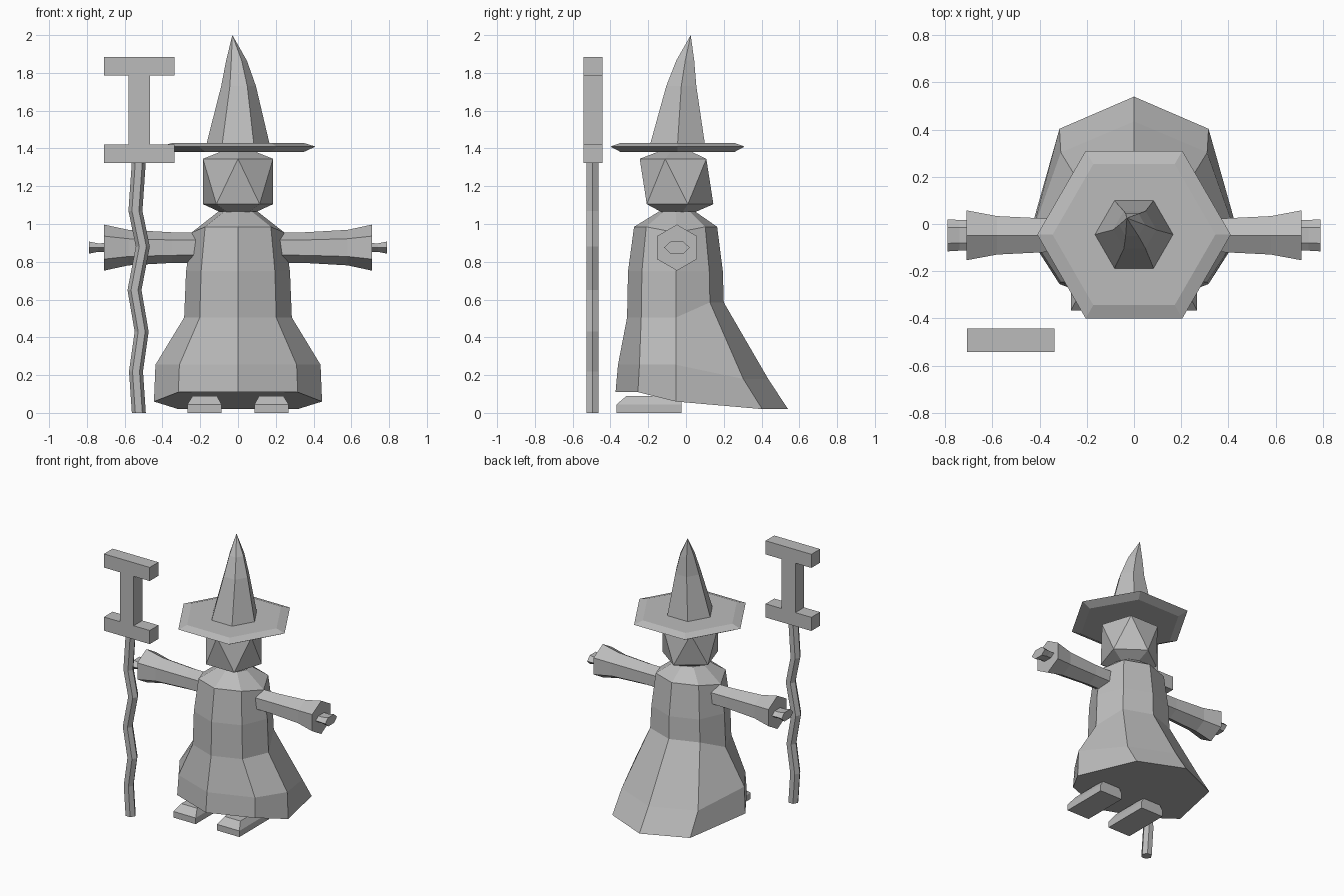
import bpy, bmesh, math

if "Cube" in bpy.data.objects:
    bpy.data.objects.remove(bpy.data.objects["Cube"])

grey = bpy.data.materials.new("plain_grey")
grey.diffuse_color = (0.5, 0.5, 0.5, 1)
grey.use_nodes = True
grey.node_tree.nodes["Principled BSDF"].inputs["Base Color"].default_value = grey.diffuse_color


def finish(name, bm, mirror=False):
    bmesh.ops.recalc_face_normals(bm, faces=bm.faces)
    me = bpy.data.meshes.new(name)
    bm.to_mesh(me)
    bm.free()
    me.materials.append(grey)
    ob = bpy.data.objects.new(name, me)
    bpy.context.collection.objects.link(ob)
    if mirror:
        ob.modifiers.new("mirror", 'MIRROR')
    return ob


def loft(name, rings, mirror=False):
    """Skin a stack of rings; a one-point ring closes to a tip."""
    bm = bmesh.new()
    vs = [[bm.verts.new(p) for p in r] for r in rings]
    for a, b in zip(vs, vs[1:]):
        n = max(len(a), len(b))
        for i in range(n):
            j = (i + 1) % n
            if len(b) == 1:
                bm.faces.new((a[i], a[j], b[0]))
            elif len(a) == 1:
                bm.faces.new((a[0], b[j], b[i]))
            else:
                bm.faces.new((a[i], a[j], b[j], b[i]))
    for r in (vs[0], vs[-1]):
        if len(r) > 2:
            bm.faces.new(r)
    return finish(name, bm, mirror)


def ngon(n, rx, ry, start=0.0):
    return [(rx * math.cos(start + i * math.tau / n),
             ry * math.sin(start + i * math.tau / n)) for i in range(n)]


def flat_ring(cx, cy, z, r):
    return [(cx + x, cy + y, z) for x, y in ngon(6, r, r)]


def side_ring(x, ry, rz, start):
    return [(x, -0.048 + a, 0.875 + b) for a, b in ngon(6, ry, rz, start)]


# robe: octagonal rings, lower and longer at the back
CY = -0.053


def robe_ring(side, front, back, zf, zs, zb, kf=0.71, kb=0.71):
    fd, bd = CY + kf * (front - CY), CY + kb * (back - CY)
    d = 0.71 * side
    return [(0, front, zf), (d, fd, zf), (side, CY, zs), (d, bd, zb),
            (0, back, zb), (-d, bd, zb), (-side, CY, zs), (-d, fd, zf)]


loft("robe", [
    robe_ring(0.445, -0.373, 0.54, 0.11, 0.06, 0.02, 0.63, 0.77),
    robe_ring(0.437, -0.36, 0.435, 0.255, 0.255, 0.18, 0.63, 0.73),
    robe_ring(0.285, -0.312, 0.2, 0.505, 0.505, 0.585),
    robe_ring(0.275, -0.307, 0.195, 0.75, 0.75, 0.75),
    robe_ring(0.245, -0.275, 0.165, 0.985, 0.955, 0.985),
    robe_ring(0.105, -0.145, 0.05, 1.065, 1.065, 1.065),
])

# head: twisted pentagons, like a squashed icosahedron
bm = bmesh.new()
R = 0.195
low = [bm.verts.new((x, -0.05 + y, 1.105)) for x, y in ngon(5, R, R, math.pi / 2)]
top = [bm.verts.new((x, -0.05 + y, 1.345)) for x, y in ngon(5, R, R, math.pi * 0.7)]
south = bm.verts.new((0, -0.05, 1.02))
north = bm.verts.new((0, -0.05, 1.42))
for i in range(5):
    j = (i + 1) % 5
    bm.faces.new((low[i], low[j], top[i]))
    bm.faces.new((low[j], top[j], top[i]))
    bm.faces.new((south, low[j], low[i]))
    bm.faces.new((north, top[i], top[j]))
finish("head", bm)

# hat: hexagonal brim and bent cone
loft("hat_brim", [flat_ring(0, -0.045, z, r)
                  for z, r in ((1.38, 0.345), (1.41, 0.41), (1.43, 0.345))])
loft("hat_cone", [
    flat_ring(0, -0.045, 1.42, 0.168),
    flat_ring(0.003, -0.025, 1.73, 0.092),
    flat_ring(-0.008, -0.004, 1.865, 0.055),
    [(-0.03, 0.025, 2.0)],
])

# sleeves and hands
loft("sleeve", [side_ring(x, r, r, math.pi / 2) for x, r in
                ((0.15, 0.08), (0.35, 0.081), (0.58, 0.094), (0.71, 0.122))], True)
loft("hand", [side_ring(x, ry, rz, 0) for x, ry, rz in
              ((0.69, 0.065, 0.028), (0.74, 0.065, 0.026), (0.79, 0.068, 0.037))], True)


# feet: blocks with a sloped toe
def foot_ring(x0, x1, front, z):
    return [(x0, front, z), (x1, front, z), (x1, -0.025, z), (x0, -0.025, z)]


loft("foot", [foot_ring(0.087, 0.268, -0.367, 0), foot_ring(0.087, 0.268, -0.367, 0.045),
              foot_ring(0.112, 0.24, -0.315, 0.09)], True)

# staff: crooked hexagonal stick
path = ((-0.525, 0), (-0.54, 0.22), (-0.51, 0.43), (-0.548, 0.65),
        (-0.504, 0.88), (-0.543, 1.07), (-0.525, 1.33))
loft("staff", [flat_ring(x, -0.496, z, 0.037) for x, z in path])

# staff head: post between two crossbars, one extruded profile
half = [(0.186, 1.322), (0.186, 1.422), (0.056, 1.422),
        (0.056, 1.785), (0.186, 1.785), (0.186, 1.885)]
outline = half + [(-x, z) for x, z in reversed(half)]
loft("staff_head", [[(-0.523 + x, y, z) for x, z in outline] for y in (-0.543, -0.442)])
